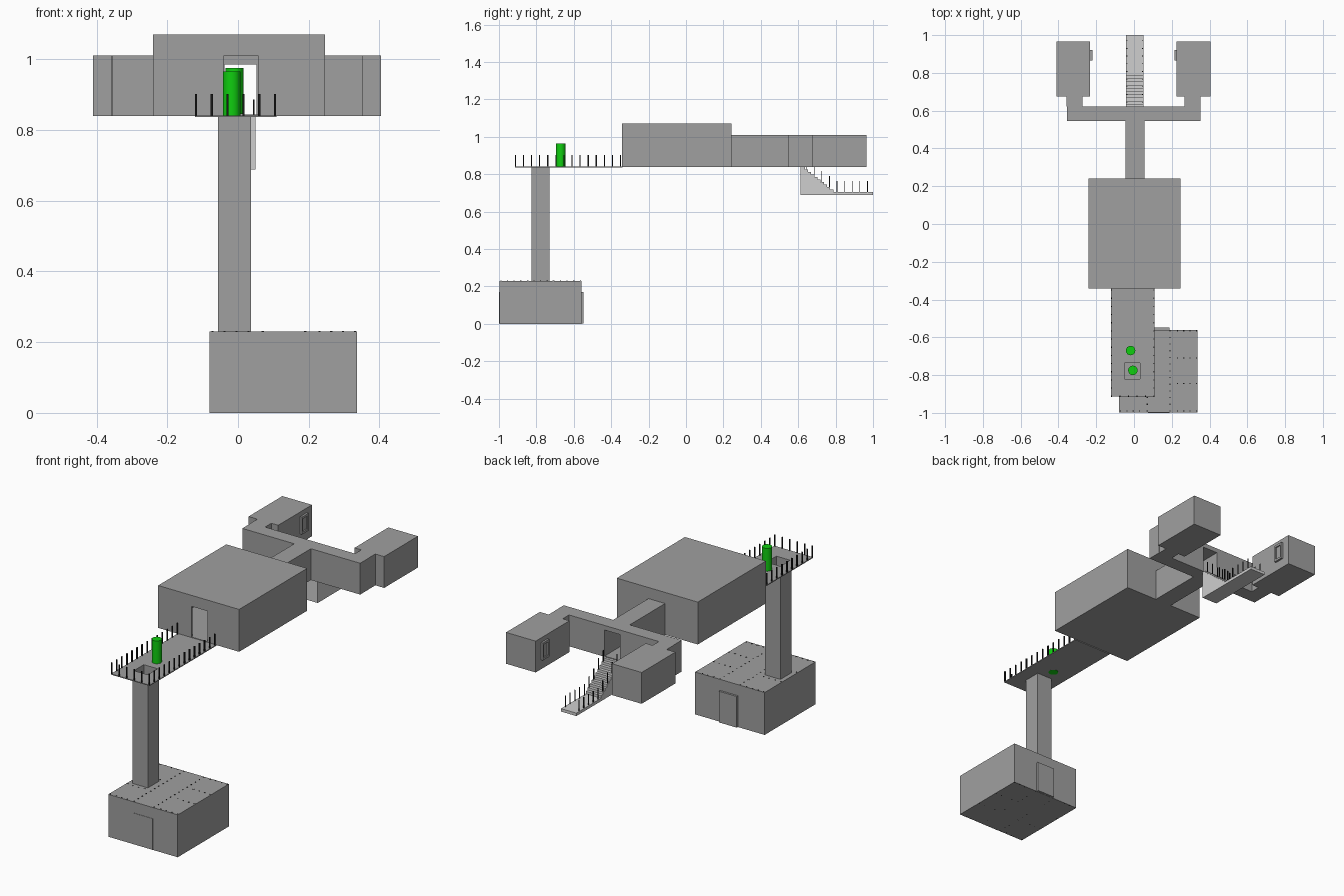
import bpy
import bmesh
from mathutils import Vector

cube = bpy.data.objects.get("Cube")
if cube:
    bpy.data.objects.remove(cube, do_unlink=True)


def material(name, colour):
    m = bpy.data.materials.new(name)
    m.use_nodes = True
    m.diffuse_color = (*colour, 1)
    m.node_tree.nodes["Principled BSDF"].inputs["Base Color"].default_value = (*colour, 1)
    return m


GREY = material("concrete grey", (0.35, 0.35, 0.35))
LIGHT = material("light stair grey", (0.62, 0.62, 0.62))
GREEN = material("bright green", (0.005, 0.62, 0.005))
BLACK = material("rail black", (0.01, 0.01, 0.01))


def finish(name, bm, mat):
    bmesh.ops.recalc_face_normals(bm, faces=bm.faces)
    me = bpy.data.meshes.new(name)
    bm.to_mesh(me)
    bm.free()
    me.materials.append(mat)
    ob = bpy.data.objects.new(name, me)
    bpy.context.collection.objects.link(ob)
    return ob


def add_box(bm, x, y, z):
    """Box from (low, high) ranges."""
    verts = bmesh.ops.create_cube(bm, size=1)["verts"]
    for v in verts:
        v.co = Vector((r[0] + (c + 0.5) * (r[1] - r[0]) for c, r in zip(v.co, (x, y, z))))


def box(name, x, y, z, mat=GREY):
    bm = bmesh.new()
    add_box(bm, x, y, z)
    return finish(name, bm, mat)


def carve(ob, *cuts):
    """Subtract boxes, then discard the cutters."""
    for cut in cuts:
        cutter = box("cutter", *cut)
        cutter.hide_render = True
        mod = ob.modifiers.new("carve", "BOOLEAN")
        mod.operation, mod.solver, mod.object = "DIFFERENCE", "EXACT", cutter
        bpy.context.view_layer.update()
        me = bpy.data.meshes.new_from_object(ob.evaluated_get(bpy.context.evaluated_depsgraph_get()))
        ob.modifiers.clear()
        ob.data = me
        bpy.data.objects.remove(cutter, do_unlink=True)


def posts(name, places, height, half=0.003):
    bm = bmesh.new()
    for x, y, z in places:
        add_box(bm, (x - half, x + half), (y - half, y + half), (z, z + height))
    return finish(name, bm, BLACK)


def steps(a, b, n):
    return [a + (b - a) * i / (n - 1) for i in range(n)]


FLOOR, ROOF = 0.84, 1.01

# Ground block with its doors
box("ground_block", (-0.08, 0.337), (-0.998, -0.56), (0, 0.23))
box("ground_back_door", (0.08, 0.187), (-0.56, -0.549), (0.001, 0.17))
box("ground_front_door", (0.075, 0.187), (-1.0, -0.99), (0.001, 0.17))

# Cell bars, whose ends show through the ground block's roof and base
bars = [(x, y, -0.0) for x in (0.07, 0.19) for y in steps(-0.99, -0.565, 13)]
for y in (-0.99, -0.845, -0.71, -0.565):
    bars += [(x, y, 0) for x in steps(-0.072, 0.03, 4) + steps(0.23, 0.331, 4)]
posts("cell_bars", bars, 0.2312)

# Open lift shaft
shaft_x, shaft_y = (-0.056, 0.037), (-0.825, -0.73)
hole = ((-0.051, 0.032), (-0.82, -0.735), (0.235, 0.9))
shaft = box("lift_shaft", shaft_x, shaft_y, (0.23, FLOOR))
carve(shaft, hole)

# Deck with its railing posts
deck = box("entrance_deck", (-0.122, 0.109), (-0.914, -0.34), (FLOOR - 0.004, FLOOR + 0.001))
carve(deck, hole)
rail_y = steps(-0.912, -0.35, 14)
rail = [(x, y, FLOOR) for x in (-0.119, 0.105) for y in rail_y]
rail += [(x, rail_y[0], FLOOR) for x in steps(-0.119, 0.105, 6)[1:-1]]
posts("deck_railing", rail, 0.062)

# Main hall, link corridor and cross corridor with a clear way through
passage = ((-0.038, 0.053), (0.2, 0.7), (FLOOR + 0.004, 0.985))
hall = box("main_hall", (-0.24, 0.246), (-0.342, 0.242), (FLOOR, 1.07))
carve(hall,
      ((-0.23, 0.236), (-0.332, 0.232), (FLOOR + 0.004, 1.06)),
      ((-0.04, 0.056), (-0.4, -0.3), (FLOOR + 0.004, 1.01)),
      passage)
link = box("link_corridor", (-0.044, 0.056), (0.242, 0.545), (FLOOR, ROOF))
carve(link, passage)
cross = box("cross_corridor", (-0.356, 0.352), (0.545, 0.622), (FLOOR, ROOF))
carve(cross, passage)

# Side rooms, each with a short neck and a framed inner window
for side, label in ((-1, "right"), (1, "left")):
    def span(a, b):
        shift = -0.003
        return tuple(sorted((side * a + shift, side * b + shift)))
    box(label + "_neck", span(0.27, 0.354), (0.622, 0.676), (FLOOR, ROOF))
    box(label + "_room", span(0.229, 0.407), (0.676, 0.966), (FLOOR, ROOF))
    frame = box(label + "_window_frame", span(0.218, 0.229), (0.865, 0.92), (0.89, 0.985))
    carve(frame, (span(0.21, 0.225), (0.874, 0.911), (0.902, 0.973)))

# Back staircase: stepped side profile extruded across its width
N, TOP_Y, END_Y, LOW = 10, 0.635, 0.805, 0.704
run, rise = (END_Y - TOP_Y) / N, (FLOOR - LOW) / N
profile = [(0.612, 0.688), (0.612, FLOOR)]
for i in range(N):
    y = TOP_Y + i * run
    profile += [(y, FLOOR - i * rise), (y, FLOOR - (i + 1) * rise)]
profile += [(1.0, LOW), (1.0, 0.688)]
bm = bmesh.new()
face = bm.faces.new([bm.verts.new((-0.042, y, z)) for y, z in profile])
extruded = bmesh.ops.extrude_face_region(bm, geom=[face])["geom"]
bmesh.ops.translate(bm, vec=(0.092, 0, 0),
                    verts=[g for g in extruded if isinstance(g, bmesh.types.BMVert)])
finish("back_staircase", bm, LIGHT)

# Staircase railing posts follow the slope
stair_posts = []
for y in steps(0.645, 0.97, 9):
    z = max(LOW, FLOOR - (int((y - TOP_Y) / run) + 1) * rise)
    stair_posts += [(x, y, z) for x in (-0.037, 0.045)]
posts("stair_railing", stair_posts, 0.06, 0.002)


# Green figures: on the deck, in the hall and at the foot of the shaft
def figure(name, x, y, z, height):
    bm = bmesh.new()
    bmesh.ops.create_cone(bm, cap_ends=True, segments=24, radius1=0.025, radius2=0.025, depth=height)
    bmesh.ops.translate(bm, verts=bm.verts, vec=(x, y, z + height / 2))
    ob = finish(name, bm, GREEN)
    bpy.context.view_layer.objects.active = ob
    ob.select_set(True)
    bpy.ops.object.shade_smooth_by_angle()
    ob.select_set(False)


figure("deck_figure", -0.018, -0.67, FLOOR - 0.005, 0.13)
figure("hall_figure", -0.01, -0.1, FLOOR + 0.005, 0.13)
figure("shaft_figure", -0.006, -0.775, 0.231, 0.13)
